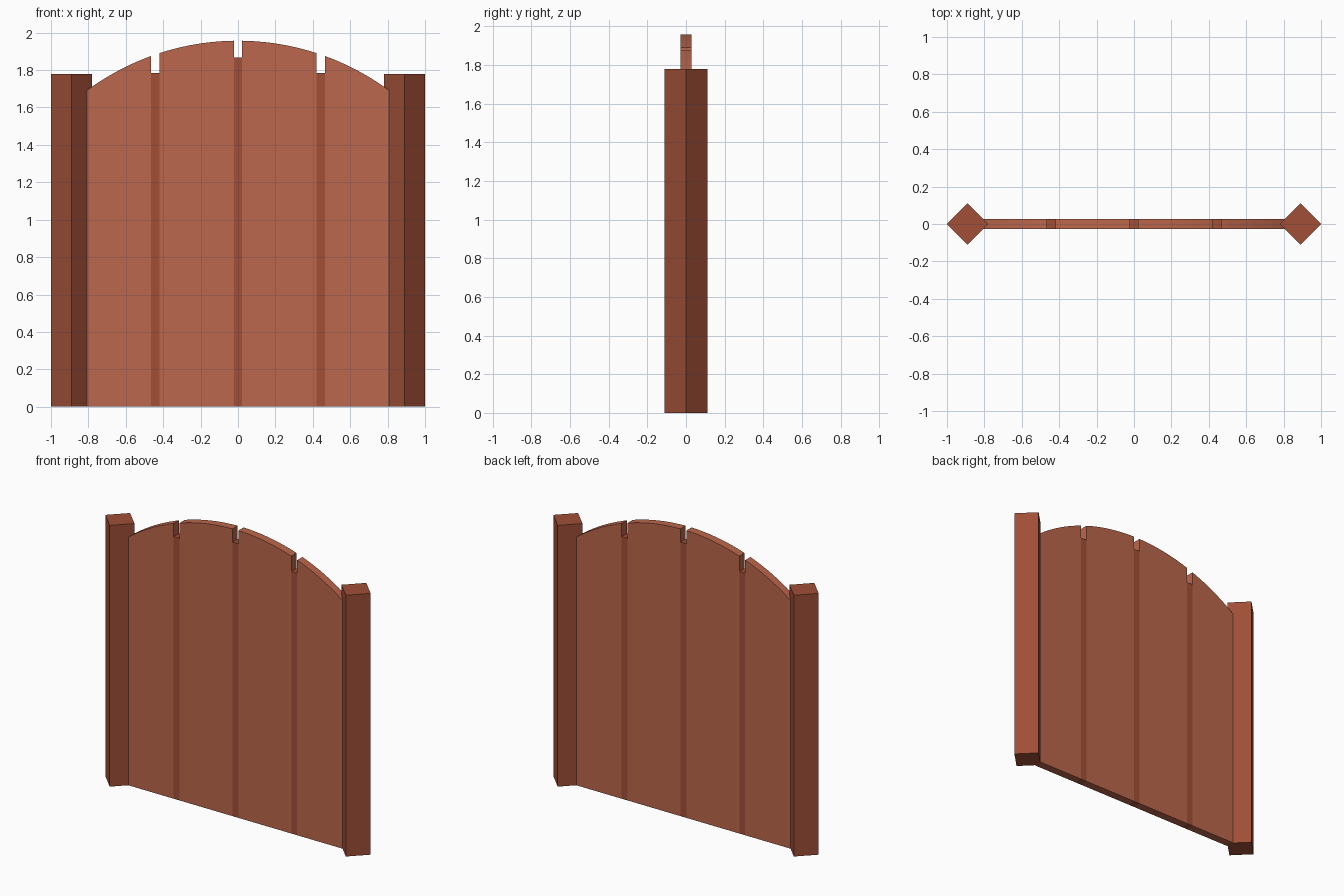
import bpy, bmesh, math

if "Cube" in bpy.data.objects:
    bpy.data.objects.remove(bpy.data.objects["Cube"])

HALF_T = 0.028                 # panel half thickness
RADIUS, CREST = 1.36, 1.957    # arched top


def material(name, rgb):
    m = bpy.data.materials.new(name)
    m.diffuse_color = (*rgb, 1)
    m.use_nodes = True
    m.node_tree.nodes["Principled BSDF"].inputs["Base Color"].default_value = m.diffuse_color
    return m


plank_mat = material("light_wood", (0.50, 0.135, 0.072))
dark_mat = material("dark_wood", (0.35, 0.078, 0.038))


def extrude(name, points, vec, mat):
    """Prism from a closed outline of 3D points swept along vec."""
    bm = bmesh.new()
    face = bm.faces.new([bm.verts.new(p) for p in points])
    out = bmesh.ops.extrude_face_region(bm, geom=[face])
    moved = [g for g in out["geom"] if isinstance(g, bmesh.types.BMVert)]
    bmesh.ops.translate(bm, verts=moved, vec=vec)
    bmesh.ops.recalc_face_normals(bm, faces=bm.faces[:])
    mesh = bpy.data.meshes.new(name)
    bm.to_mesh(mesh)
    bm.free()
    mesh.materials.append(mat)
    obj = bpy.data.objects.new(name, mesh)
    bpy.context.collection.objects.link(obj)


def arch(x):
    return CREST - RADIUS + math.sqrt(RADIUS ** 2 - x ** 2)


def board(name, x0, x1, mat, top=None):
    """Upright board, with a flat top or one following the arch."""
    n = 1 if top else 10
    xs = [x0 + (x1 - x0) * i / n for i in range(n + 1)]
    outline = [(x1, -HALF_T, 0), (x0, -HALF_T, 0)]
    outline += [(x, -HALF_T, top or arch(x)) for x in xs]
    extrude(name, outline, (0, 2 * HALF_T, 0), mat)


# Posts, planks and joining strips on each side
for side, s in (("left", -1), ("right", 1)):
    cx, r = 0.89 * s, 0.11
    diamond = [(cx + r, 0, 0), (cx, r, 0), (cx - r, 0, 0), (cx, -r, 0)]
    extrude(side + "_post", diamond, (0, 0, 1.78), dark_mat)
    board(side + "_inner_plank", *sorted((0.022 * s, 0.421 * s)), plank_mat)
    board(side + "_outer_plank", *sorted((0.466 * s, 0.806 * s)), plank_mat)
    board(side + "_strip", *sorted((0.421 * s, 0.466 * s)), dark_mat, 1.785)

# Centre strip
board("centre_strip", -0.022, 0.022, dark_mat, 1.867)
